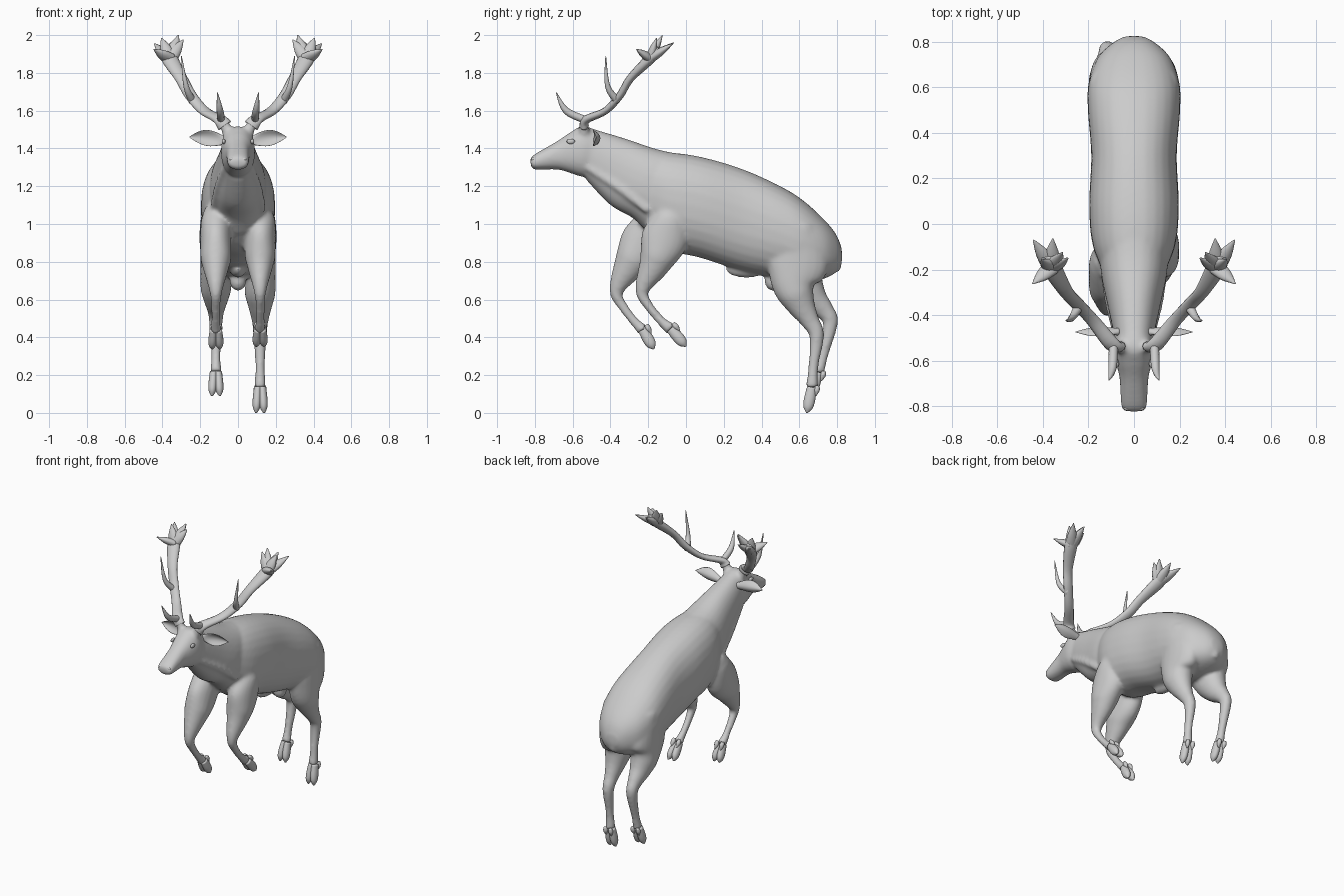
import bpy, bmesh, math
from mathutils import Vector

if "Cube" in bpy.data.objects:
    bpy.data.objects.remove(bpy.data.objects["Cube"])

X = Vector((1, 0, 0))


def spline(rows, n=5):
    """Catmull-Rom through rows of numbers."""
    p = [rows[0]] + list(rows) + [rows[-1]]
    out = []
    for i in range(1, len(p) - 2):
        for k in range(n):
            t = k / n
            out.append([0.5 * (2 * b + (c - a) * t + (2 * a - 5 * b + 4 * c - d) * t * t
                               + (3 * b - a - 3 * c + d) * t ** 3)
                        for a, b, c, d in zip(p[i - 1], p[i], p[i + 1], p[i + 2])])
    return out + [list(rows[-1])]


def skin(bm, rings):
    vs = [[bm.verts.new(p) for p in r] for r in rings]
    n = len(vs[0])
    for a, b in zip(vs, vs[1:]):
        for i in range(n):
            bm.faces.new((a[i], a[(i + 1) % n], b[(i + 1) % n], b[i]))
    bm.faces.new(vs[0])
    bm.faces.new(vs[-1])


def slab(bm, rows, n=28):
    """Loft on the mid plane; rows: top y, top z, bottom y, bottom z, half width."""
    rings = []
    for ty, tz, by, bz, w in spline(rows):
        mid = Vector((0, (ty + by) / 2, (tz + bz) / 2))
        up = Vector((0, (ty - by) / 2, (tz - bz) / 2))
        ring = []
        for i in range(n):
            a = math.tau * i / n
            c, s = [math.copysign(abs(q) ** .88, q) for q in (math.cos(a), math.sin(a))]
            ring.append(mid + up * c + X * w * s)
        rings.append(ring)
    skin(bm, rings)


def tube(bm, pts, radii, side=lambda r: r, n=16):
    """Loft along a path; side() turns a radius into the sideways radius."""
    rows = spline([(*p, r) for p, r in zip(pts, radii)])
    pts = [Vector(r[:3]) for r in rows]
    rings = []
    for i, row in enumerate(rows):
        t = (pts[min(i + 1, len(pts) - 1)] - pts[max(i - 1, 0)]).normalized()
        u = (X - t * t.dot(X)).normalized()
        v = t.cross(u)
        r = max(row[3], .002)
        rings.append([pts[i] + u * side(r) * math.cos(math.tau * k / n)
                      + v * r * math.sin(math.tau * k / n) for k in range(n)])
    skin(bm, rings)


def ball(bm, loc, size):
    new = bmesh.ops.create_uvsphere(bm, u_segments=16, v_segments=10, radius=1)
    for v in new["verts"]:
        v.co = Vector([c + q * s for c, q, s in zip(loc, v.co, size)])


def finish(name, bm):
    bmesh.ops.recalc_face_normals(bm, faces=bm.faces)
    for f in bm.faces:
        f.smooth = True
    me = bpy.data.meshes.new(name)
    bm.to_mesh(me)
    bm.free()
    ob = bpy.data.objects.new(name, me)
    bpy.context.collection.objects.link(ob)
    return ob


body = bmesh.new()
# torso: y, top, bottom, half width
torso = [(-.26, 1.36, 1.02, .11), (-.1, 1.378, .87, .18), (.08, 1.355, .82, .197), (.3, 1.29, .75, .188),
         (.5, 1.2, .71, .203), (.62, 1.125, .69, .2), (.73, 1.025, .71, .16), (.795, .945, .745, .095),
         (.825, .87, .80, .04)]
slab(body, [(y, t, y, b, w) for y, t, b, w in torso])
# neck
slab(body, [(0, 1.365, -.2, .95, .15), (-.15, 1.395, -.28, 1.03, .145),
            (-.32, 1.452, -.4, 1.1, .115), (-.48, 1.5, -.53, 1.235, .085)])
# head
slab(body, [(-.826, 1.342, -.82, 1.305, .04), (-.8, 1.37, -.8, 1.288, .057), (-.68, 1.44, -.68, 1.288, .063),
            (-.61, 1.487, -.6, 1.265, .081), (-.54, 1.518, -.54, 1.25, .09), (-.42, 1.475, -.46, 1.28, .07)])
# tail and underside
tube(body, [(0, .775, .92), (0, .808, .84), (0, .805, .75)], (.018, .02, .012), lambda r: 1.6 * r)
ball(body, (0, .32, .76), (.04, .11, .045))
ball(body, (0, .46, .70), (.045, .045, .055))
# antler stalks and neck muscles
for s in (-1, 1):
    tube(body, [(s * .05, -.54, 1.47), (s * .078, -.54, 1.545)], (.03, .026))
    tube(body, [(s * .065, -.52, 1.3), (s * .102, -.35, 1.19), (s * .13, -.2, 1.07)], (.02, .026, .02))

# legs: side, radii and joints (y, z); the last joint is the hoof tip
FRONT = (.07, .125, .085, .038, .026, .025, .034)
HIND = (.09, .165, .118, .08, .051, .04, .027, .034)
LEGS = {
    "front_right": (1, FRONT, [(-.07, 1.08), (-.11, .93), (-.165, .79), (-.232, .65), (-.2, .57), (-.13, .485),
                               (-.08, .445), (0, .352)]),
    "front_left": (-1, FRONT, [(-.14, 1.08), (-.22, .91), (-.3, .78), (-.368, .645), (-.335, .565), (-.27, .48),
                               (-.228, .44), (-.17, .338)]),
    "hind_right": (1, HIND, [(.6, 1.0), (.59, .8), (.57, .68), (.605, .58), (.655, .49), (.692, .41), (.675, .25),
                             (.667, .135), (.64, 0)]),
    "hind_left": (-1, HIND, [(.6, 1.0), (.6, .8), (.615, .7), (.67, .61), (.735, .54), (.765, .475), (.725, .3),
                             (.7, .215), (.66, .09)]),
}
for name, (s, radii, joints) in LEGS.items():
    pts = [Vector((s * .117, y, z)) for y, z in joints]
    tube(body, pts[:-1], radii, lambda r: min(.082, .8 * r + .004), 20)
    # cloven hoof with dewclaws
    a, b = pts[-2:]
    d = (b - a).normalized()
    back = Vector((0, -d.z, d.y))
    bm = bmesh.new()
    for e in (-1, 1):
        tube(bm, [a.lerp(b, f) + X * e * (.012 + .009 * f) for f in (0, .5, .8, 1)],
             (.026, .03, .024, .004), lambda r: .7 * r + .002)
        c = a + back * .028 + X * e * .02
        tube(bm, [c - d * .015, c + d * .01, c + d * .04], (.01, .015, .003))
    finish(name + "_hoof", bm)

body = finish("deer_body", body)
m = body.modifiers.new("blend", 'REMESH')
m.mode, m.voxel_size, m.use_smooth_shade = 'VOXEL', .01, True
m = body.modifiers.new("soften", 'SMOOTH')
m.factor, m.iterations = .5, 12

for s, side in ((1, "right"), (-1, "left")):
    # cupped leaf-shaped ear
    bm = bmesh.new()
    rings = []
    for i in range(17):
        f = i / 16
        leaf = math.sin(math.pi * f ** 1.15)
        h = .002 + .018 * (1 - f) + .032 * leaf
        t = .002 + .016 * (1 - f) ** 2 + .004 * leaf
        rings.append([(s * (.06 + .197 * f), -.475 + .012 * leaf + t * math.cos(q) - .03 * leaf * math.sin(q) ** 2,
                       1.44 + .04 * f - .02 * f * f + h * math.sin(q)) for q in [math.tau * k / 20 for k in range(20)]])
    skin(bm, rings)
    finish(side + "_ear", bm)

    # antler: beam, brow tine, middle tine, palm points
    bm = bmesh.new()

    def branch(pts, radii, flat=1):
        tube(bm, [(s * x, y, z) for x, y, z in pts], radii, lambda r: r * flat, 12)

    palm = Vector((.362, -.19, 1.875))
    branch([(.07, -.54, 1.52), (.1, -.525, 1.555), (.18, -.425, 1.6), (.25, -.35, 1.68), (.3, -.295, 1.77), palm,
            (.375, -.14, 1.925)], (.025, .022, .019, .02, .021, .028, .02), 1.6)
    branch([(.09, -.53, 1.55), (.095, -.635, 1.6), (.11, -.687, 1.697)], (.02, .018, .002))
    branch([(.24, -.36, 1.65), (.275, -.415, 1.73), (.3, -.425, 1.89)], (.022, .014, .002))
    for tip in ((.315, -.125, 2), (.29, -.15, 1.975), (.442, -.07, 1.955), (.357, -.065, 1.96),
                (.445, -.262, 1.925), (.405, -.155, 1.985)):
        branch([palm, palm.lerp(Vector(tip), .5), tip], (.026, .02, .002), 1.5)
    finish(side + "_antler", bm)

    # eye and nostril
    bm = bmesh.new()
    ball(bm, (s * .076, -.61, 1.437), (.01, .022, .014))
    finish(side + "_eye", bm)
    bm = bmesh.new()
    ball(bm, (s * .032, -.808, 1.343), (.014, .012, .01))
    finish(side + "_nostril", bm)
